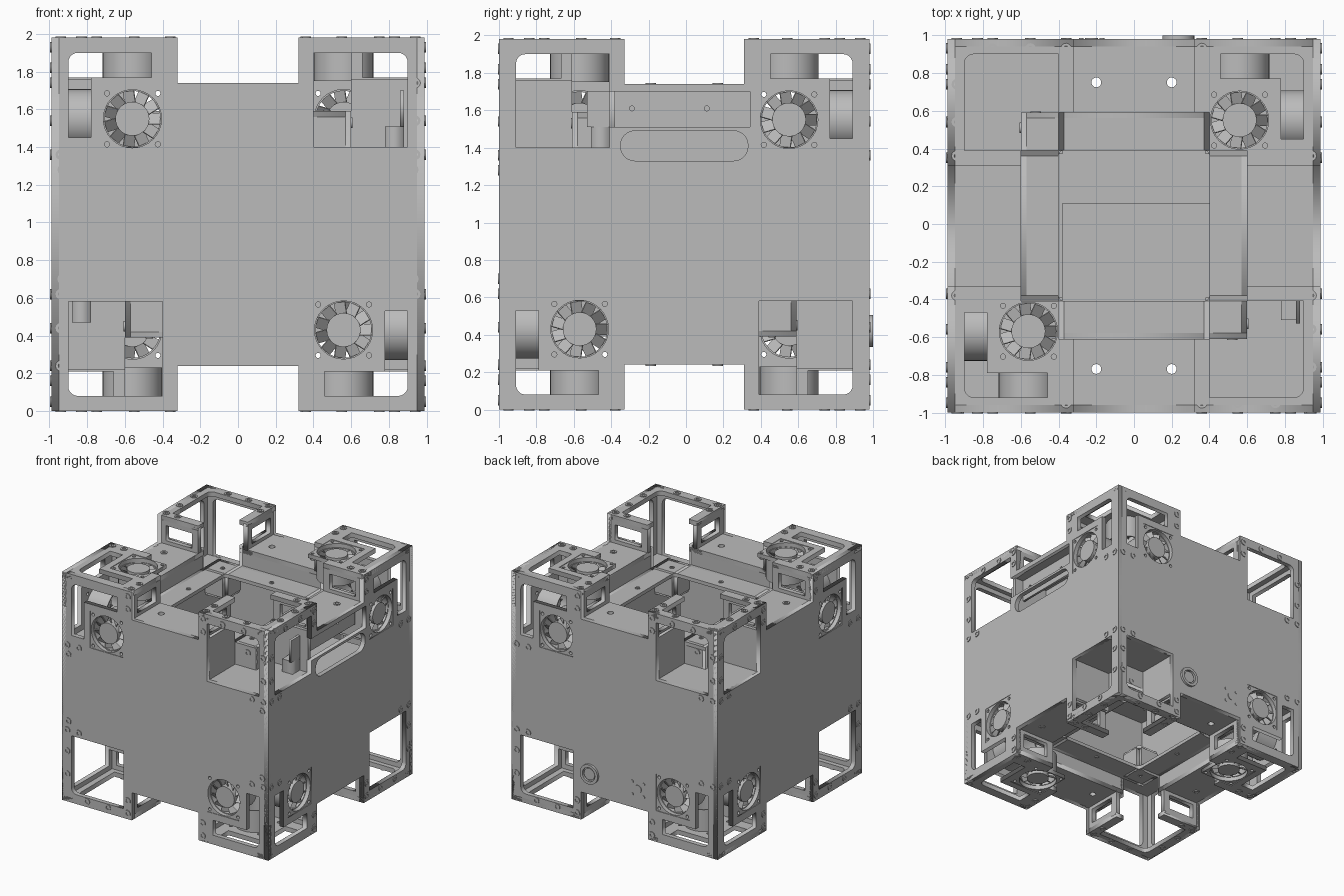
import bpy, bmesh, math
from itertools import product
from mathutils import Matrix, Vector

cube = bpy.data.objects.get("Cube")
if cube:
    bpy.data.objects.remove(cube, do_unlink=True)

CENTRE = Vector((0, -0.009, 0.99))
H = 0.99          # half size of the frame
T = 0.04          # panel thickness
SIGNS = (-1, 1)
UV = ((1, 2), (0, 2), (0, 1))

grey = bpy.data.materials.new("plain grey")
grey.use_nodes = True
COLOUR = (0.5, 0.5, 0.5, 1)
grey.diffuse_color = COLOUR
grey.node_tree.nodes["Principled BSDF"].inputs["Base Color"].default_value = COLOUR


def finish(name, bm, smooth=False):
    mesh = bpy.data.meshes.new(name)
    bmesh.ops.recalc_face_normals(bm, faces=bm.faces)
    bm.to_mesh(mesh)
    bm.free()
    mesh.materials.append(grey)
    ob = bpy.data.objects.new(name, mesh)
    ob.location = CENTRE
    bpy.context.collection.objects.link(ob)
    if smooth:
        bpy.ops.object.select_all(action='DESELECT')
        ob.select_set(True)
        bpy.context.view_layer.objects.active = ob
        bpy.ops.object.shade_smooth_by_angle()
    return ob


def placing(n, offset):
    """Matrix taking (u, v, depth) to a plane across axis n."""
    m = Matrix.Diagonal((0, 0, 0, 1))
    m[UV[n][0]][0] = m[UV[n][1]][1] = m[n][2] = 1
    m[n][3] = offset
    return m


def panel(name, loops, n, lo, hi, smooth=False):
    """Flat plate across axis n; inner loops become holes."""
    curve = bpy.data.curves.new(name, 'CURVE')
    curve.dimensions = '2D'
    curve.fill_mode = 'BOTH'
    curve.extrude = abs(hi - lo) / 2
    for loop in loops:
        sp = curve.splines.new('POLY')
        sp.points.add(len(loop) - 1)
        for p, (u, v) in zip(sp.points, loop):
            p.co = (u, v, 0, 1)
        sp.use_cyclic_u = True
    temp = bpy.data.objects.new("temp", curve)
    bpy.context.collection.objects.link(temp)
    deps = bpy.context.evaluated_depsgraph_get()
    mesh = bpy.data.meshes.new_from_object(temp.evaluated_get(deps))
    bm = bmesh.new()
    bm.from_mesh(mesh)
    bpy.data.objects.remove(temp)
    bpy.data.meshes.remove(mesh)
    bmesh.ops.remove_doubles(bm, verts=bm.verts, dist=1e-5)
    bm.transform(placing(n, (lo + hi) / 2))
    return finish(name, bm, smooth)


def box(name, lo, hi):
    rect_loop = rect(lo[0], hi[0], lo[1], hi[1])
    return panel(name, [rect_loop], 2, lo[2], hi[2])


def rect(u0, u1, v0, v1):
    return [(u0, v0), (u1, v0), (u1, v1), (u0, v1)]


def arc(u, v, r, start=0, end=360, steps=20):
    full = end - start == 360
    return [(u + r * math.cos(a), v + r * math.sin(a)) for a in
            (math.radians(start + (end - start) * i / steps)
             for i in range(steps if full else steps + 1))]


def flip(loop, su, sv):
    return [(u * su, v * sv) for u, v in loop]


def rounded(w, h, r):
    return (arc(w - r, h - r, r, 0, 90, 6) + arc(r - w, h - r, r, 90, 180, 6)
            + arc(r - w, r - h, r, 180, 270, 6) + arc(w - r, r - h, r, 270, 359.9, 6))


CURVED = arc(0.85, 0.86, 0.05, 0, 90, 5)
OPEN = [(0.4, 0.41), (0.9, 0.41)] + CURVED + [(0.4, 0.91)]
ELBOW = [(0.46, 0.78), (0.78, 0.78), (0.78, 0.46), (0.9, 0.46)] + CURVED + [(0.46, 0.91)]
FAN_HOLE = rect(0.4, 0.72, 0.4, 0.72)
CELL_WALL = [(0.6, 0.4), (0.96, 0.4), (0.96, 0.77), (0.6, 0.77)]
BLOCKED = [(0.4, 0.4), (0.96, 0.4), (0.96, 0.77), (0.6, 0.77), (0.6, 0.6), (0.4, 0.6)]
BOLTS = [(0.36, 0.94), (0.36, 0.83), (0.94, 0.37), (0.83, 0.37)]
MORE_BOLTS = [(0.55, 0.94), (0.75, 0.94), (0.94, 0.75), (0.94, 0.55)]


def bolts(name, spots, n, s, level, r=0.028):
    loops = [arc(u, v, k, steps=12) for u, v in spots for k in (r, r * 0.5)]
    panel(name, loops, n, s * level, s * (level + 0.006))


# Four notched side walls with windows
WALL_NAMES = {(0, 1): "right_wall", (0, -1): "left_wall", (1, -1): "front_wall", (1, 1): "back_wall"}
for (n, s), name in WALL_NAMES.items():
    half = [(-H, H), (-0.32, H), (-0.32, 0.75), (0.32, 0.75), (0.32, H), (H, H)]
    loops = [half + flip(half, -1, -1)]
    spots = []
    for su, sv in product(SIGNS, SIGNS):
        spots += flip(BOLTS, su, sv)
        if name == "front_wall":
            spots.append((0.93 * su, 0.29 * sv))
        if s * su * sv > 0:
            loops += [flip(ELBOW, su, sv), flip(FAN_HOLE, su, sv)]
        else:
            spots += flip(MORE_BOLTS, su, sv)
            hole = list(OPEN)
            if name == "right_wall" and sv > 0:
                # long handle cut-out running on from the window
                hole += [(0.4, 0.71), (-0.35, 0.71), (-0.35, 0.52), (0.4, 0.52)]
            loops.append(flip(hole, su, sv))
    if name == "right_wall":
        loops.append([(u, v + 0.42) for u, v in rounded(0.34, 0.08, 0.075)])
    panel(name, loops, n, s * (H - T), s * H)
    bolts(name + "_bolts", spots, n, s, H)

# Corner pods: cap, portals, inner cell, and three fans on alternate corners
def fan(n, signs):
    su, sv = (signs[i] for i in UV[n])
    s = signs[n]
    cu, cv = 0.56 * su, 0.56 * sv
    screws = [arc(cu + a * 0.135, cv + b * 0.135, 0.014, steps=10) for a in SIGNS for b in SIGNS]
    panel("fan_frame", [flip(FAN_HOLE, su, sv), arc(cu, cv, 0.154, steps=32)] + screws,
          n, s * 0.95, s * 0.985)
    panel("fan_duct", [arc(cu, cv, 0.158, steps=32), arc(cu, cv, 0.148, steps=32)],
          n, s * 0.76, s * 0.95, True)
    panel("fan_hub", [arc(cu, cv, 0.09, steps=32)], n, s * 0.88, s * 0.97, True)
    bm = bmesh.new()
    for i in range(11):
        m = (placing(n, s * 0.925) @ Matrix.Translation((cu, cv, 0))
             @ Matrix.Rotation(math.tau * i / 11, 4, 'Z') @ Matrix.Translation((0.118, 0, 0))
             @ Matrix.Rotation(math.radians(40), 4, 'X') @ Matrix.Diagonal((0.066, 0.075, 0.006, 1)))
        bmesh.ops.create_cube(bm, size=1, matrix=m)
    finish("fan_blades", bm)


for signs in product(SIGNS, repeat=3):
    a, b, c = signs
    has_fans = a * b * c > 0
    outer = [(0.32, 0.6), (0.32, H), (H, H), (H, 0.32), (0.6, 0.32), (0.6, 0.4)]
    if has_fans:
        cap = [outer + [(0.72, 0.4), (0.72, 0.72), (0.4, 0.72), (0.4, 0.6)], ELBOW]
    else:
        cap = [outer + [(0.9, 0.4)] + CURVED + [(0.4, 0.91), (0.4, 0.6)]]
    panel("pod_cap", [flip(l, a, b) for l in cap], 2, c * (H - T), c * H)
    spots = BOLTS if has_fans else BOLTS + MORE_BOLTS
    bolts("pod_cap_bolts", flip(spots, a, b), 2, c, H)
    for n in (0, 1):
        u = signs[1 - n]
        portal = [rect(0.6, 0.97, 0.74, 0.97), rect(0.66, 0.91, 0.78, 0.91)]
        panel("pod_portal", [flip(l, u, c) for l in portal], n, signs[n] * 0.32, signs[n] * 0.36)
        panel("cell_wall", [flip(BLOCKED, u, c)], n, signs[n] * 0.37, signs[n] * 0.4)
    panel("cell_floor", [flip(rect(0.38, 0.96, 0.38, 0.96), a, b)], 2, c * 0.38, c * 0.41)
    if has_fans:
        for n in range(3):
            fan(n, signs)

# Inner core: four sides, top and bottom rings, sunken decks between the pods
for s in SIGNS:
    for n in (0, 1):
        panel("core_side", [rect(-0.6, 0.6, -0.6, 0.6)], n, s * 0.57, s * 0.6)
        bolts("core_side_bolts", [(u * 0.52, v * 0.54) for u in SIGNS for v in SIGNS], n, s, 0.6)
        for t in SIGNS:
            panel("well_side", [flip(rect(-0.38, 0.38, 0.59, 0.74), 1, t)], n, s * 0.6, s * 0.63)
    panel("core_ring", [rect(-0.6, 0.6, -0.6, 0.6), rounded(0.4, 0.4, 0.03)], 2, s * 0.57, s * 0.6)
    ring_spots = [(0.47, 0), (-0.47, 0), (0, 0.47), (0, -0.47)]
    ring_spots += [(0.47 * u, 0.47 * v) for u in SIGNS for v in SIGNS]
    bolts("core_ring_bolts", ring_spots, 2, s, 0.6, 0.02)
    for t in SIGNS:
        deck = [rect(-0.39, 0.39, 0.6, 0.96)] + [arc(0.2 * k, 0.76, 0.026) for k in SIGNS]
        panel("long_deck", [flip(l, 1, t) for l in deck], 2, s * 0.71, s * 0.75)
        panel("side_deck", [flip(rect(0.6, 0.96, -0.39, 0.39), t, 1)], 2, s * 0.71, s * 0.75)
        bolts("side_deck_bolts", [(0.83 * t, 0.18), (0.83 * t, -0.18)], 2, s, 0.75)

# Equipment inside the core
box("core_floor", (-0.58, -0.58, -0.02), (0.58, 0.58, 0.02))
box("equipment_tray", (-0.38, -0.4, 0.02), (0.4, 0.12, 0.2))
bolts("equipment_bolts", [(u, v) for u in (-0.34, 0.35) for v in (-0.37, 0.09)], 2, 1, 0.2, 0.014)

# Handle strip and ledge behind the right wall, small mounting cubes
strip = [rect(-0.52, 0.36, 0.52, 0.71), arc(-0.28, 0.62, 0.013), arc(0.12, 0.62, 0.013)]
panel("handle_strip", strip, 0, 0.86, 0.88)
box("slot_ledge", (0.6, -0.38, 0.31), (0.95, 0.38, 0.335))
for s in SIGNS:
    box("mounting_cube", (min(s * 0.78, s * 0.88), -0.5, min(s * 0.41, s * 0.52)),
        (max(s * 0.78, s * 0.88), -0.39, max(s * 0.41, s * 0.52)))

# Round switch and small port on the back
panel("switch_rim", [arc(0.235, -0.57, 0.085, steps=32), arc(0.235, -0.57, 0.06, steps=32)], 1, H, 1.009, True)
panel("switch_button", [arc(0.235, -0.57, 0.05, steps=32)], 1, H, 1.0, True)
port = [arc(-0.225, -0.58, 0.035)] + [arc(-0.225 + 0.055 * u, -0.58 + 0.055 * v, 0.013, steps=10)
                                     for u in SIGNS for v in SIGNS]
panel("back_port", port, 1, H, H + 0.005)
